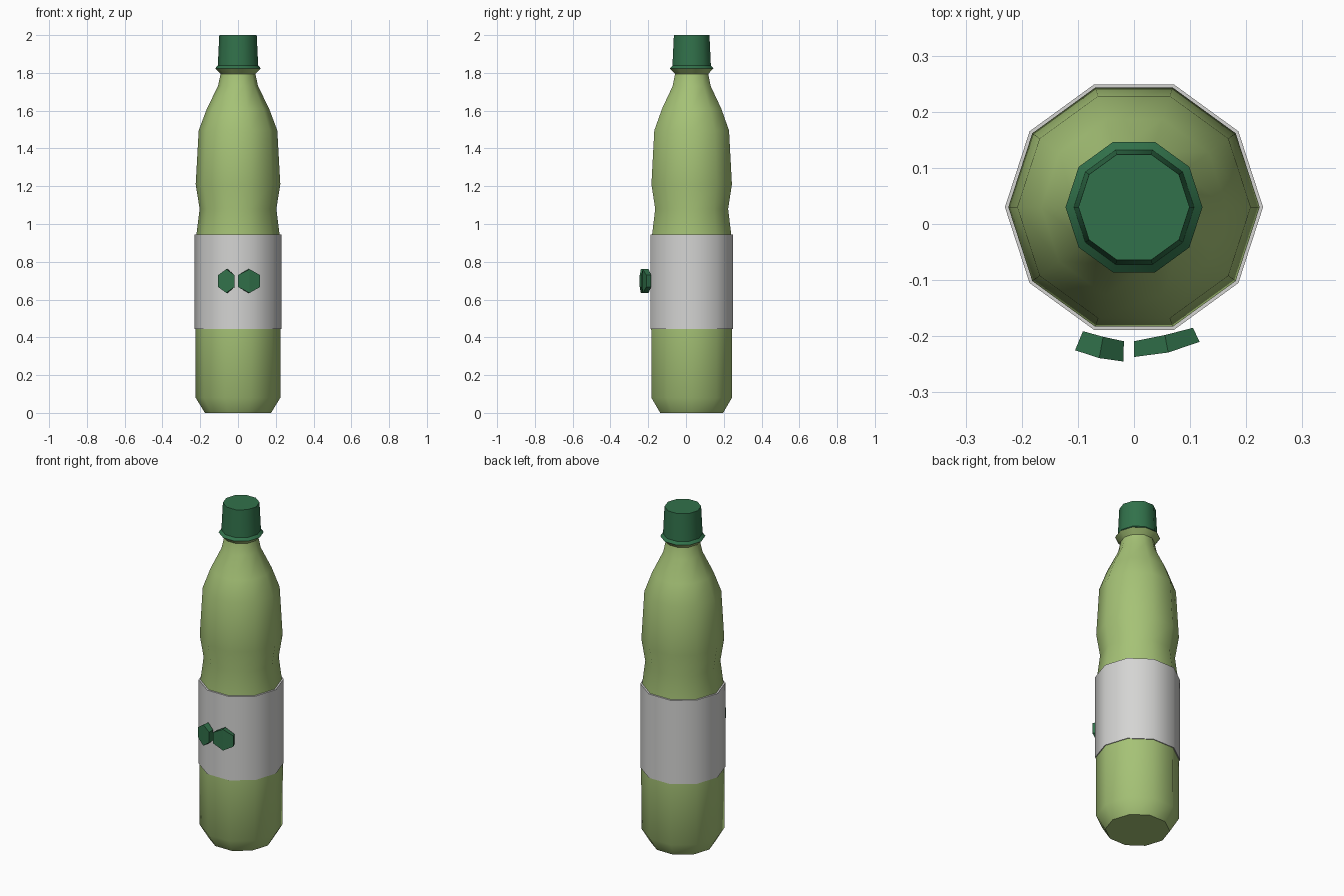
import bpy, bmesh, math

if "Cube" in bpy.data.objects:
    bpy.data.objects.remove(bpy.data.objects["Cube"])

SIDES = 10
CY = 0.03  # bottle axis sits slightly behind the origin


def material(name, rgb):
    m = bpy.data.materials.new(name)
    m.diffuse_color = (*rgb, 1)
    m.use_nodes = True
    m.node_tree.nodes["Principled BSDF"].inputs["Base Color"].default_value = m.diffuse_color
    return m


GREEN = material("light_green", (0.377, 0.539, 0.181))
DARK = material("dark_green", (0.031, 0.165, 0.069))
WHITE = material("label_white", (0.66, 0.66, 0.65))


def finish(name, bm, mat, smooth=True):
    bmesh.ops.recalc_face_normals(bm, faces=bm.faces)
    me = bpy.data.meshes.new(name)
    bm.to_mesh(me)
    bm.free()
    me.materials.append(mat)
    ob = bpy.data.objects.new(name, me)
    bpy.context.collection.objects.link(ob)
    if smooth:
        bpy.ops.object.select_all(action='DESELECT')
        ob.select_set(True)
        bpy.context.view_layer.objects.active = ob
        bpy.ops.object.shade_smooth_by_angle(angle=math.radians(40))
    return ob


def lathe(name, profile, mat, closed_loop=False):
    """Spin (radius, z) points; cap the ends, or join them into a ring."""
    bm = bmesh.new()
    rings = []
    for r, z in profile:
        rings.append([bm.verts.new((r * math.cos(math.tau * i / SIDES),
                                    CY + r * math.sin(math.tau * i / SIDES), z))
                      for i in range(SIDES)])
    pairs = list(zip(rings, rings[1:]))
    if closed_loop:
        pairs.append((rings[-1], rings[0]))
    else:
        bm.faces.new(rings[0])
        bm.faces.new(rings[-1])
    for a, b in pairs:
        for i in range(SIDES):
            j = (i + 1) % SIDES
            bm.faces.new((a[i], a[j], b[j], b[i]))
    return finish(name, bm, mat)


def hex_badge(name, front, back, z=0.698, h=0.063):
    """Hexagonal plate bent at its middle; front/back are three (x, y) points."""
    bm = bmesh.new()
    layers = []
    for (l, m, r) in (front, back):
        pts = [(l, -h / 2), (m, -h), (r, -h / 2), (r, h / 2), (m, h), (l, h / 2)]
        layers.append([bm.verts.new((p[0], p[1], z + dz)) for p, dz in pts])
    for v in layers:
        bm.faces.new((v[0], v[1], v[4], v[5]))
        bm.faces.new((v[1], v[2], v[3], v[4]))
    a, b = layers
    for i in range(6):
        j = (i + 1) % 6
        bm.faces.new((a[i], a[j], b[j], b[i]))
    return finish(name, bm, DARK, smooth=False)


# Bottle body with waist, shoulder, neck and collar underside
lathe("bottle_body", [(0.175, 0), (0.224, 0.08), (0.225, 0.445), (0.22, 0.945),
                      (0.203, 1.08), (0.224, 1.21), (0.208, 1.495), (0.165, 1.61),
                      (0.106, 1.73), (0.092, 1.795), (0.121, 1.823)], GREEN)

# Screw cap with flared skirt
lathe("cap", [(0.122, 1.823), (0.107, 1.838), (0.099, 2.0)], DARK)

# Wrap-around label
lathe("label", [(0.217, 0.445), (0.23, 0.445), (0.23, 0.945), (0.217, 0.945)],
      WHITE, closed_loop=True)

# Two raised hexagons on the label front
hex_badge("left_hexagon", [(-0.105, -0.225), (-0.062, -0.239), (-0.019, -0.245)],
          [(-0.091, -0.191), (-0.055, -0.201), (-0.018, -0.209)])
hex_badge("right_hexagon", [(0.0, -0.237), (0.061, -0.229), (0.117, -0.21)],
          [(0.0, -0.209), (0.055, -0.198), (0.105, -0.185)])
